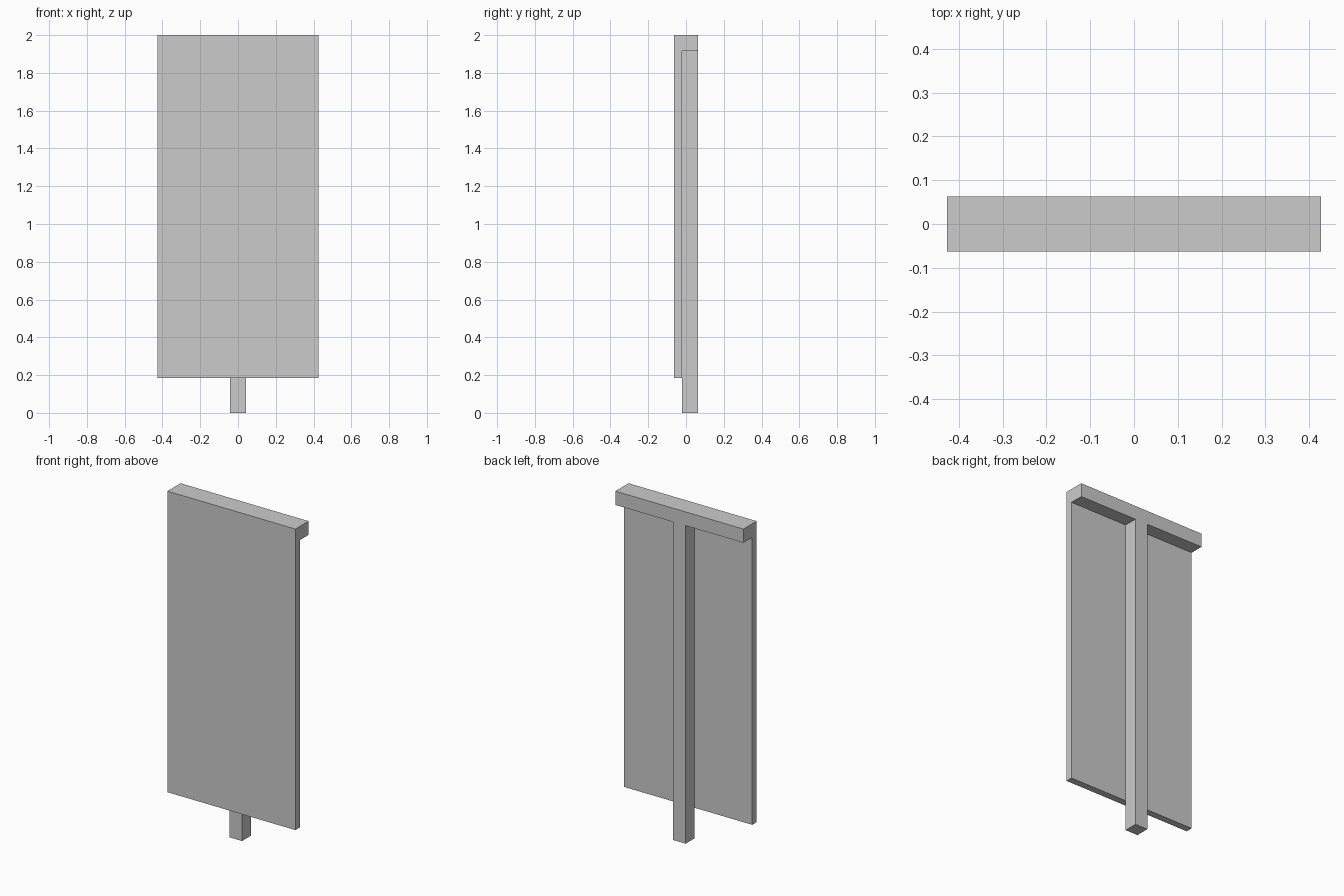
import bpy
import bmesh

if "Cube" in bpy.data.objects:
    bpy.data.objects.remove(bpy.data.objects["Cube"])

HALF_W = 0.427      # half width of panel and top beam
POST = 0.0417       # half width of post
FRONT, MID, BACK = -0.0625, -0.0208, 0.0625
PANEL_Z, BEAM_Z, TOP = 0.185, 1.917, 2.0


def extrude_profile(name, profile, y0, y1):
    """Solid made by pushing an x/z outline from y0 to y1."""
    bm = bmesh.new()
    face = bm.faces.new([bm.verts.new((x, y0, z)) for x, z in profile])
    result = bmesh.ops.extrude_face_region(bm, geom=[face], use_keep_orig=True)
    for v in result["geom"]:
        if isinstance(v, bmesh.types.BMVert):
            v.co.y = y1
    bmesh.ops.recalc_face_normals(bm, faces=bm.faces)
    mesh = bpy.data.meshes.new(name)
    bm.to_mesh(mesh)
    bm.free()
    obj = bpy.data.objects.new(name, mesh)
    bpy.context.collection.objects.link(obj)
    return obj


# T-shaped back frame: square post carrying a square top beam
right_half = [(POST, 0), (POST, BEAM_Z), (HALF_W, BEAM_Z), (HALF_W, TOP)]
outline = right_half + [(-x, z) for x, z in reversed(right_half)]
frame = extrude_profile("post_and_beam", outline, MID, BACK)

# Flat board on the front, flush with the beam's top and ends
board = [(-HALF_W, PANEL_Z), (HALF_W, PANEL_Z), (HALF_W, TOP), (-HALF_W, TOP)]
panel = extrude_profile("sign_board", board, FRONT, MID)

# Fuse frame into the board so the flush faces have no seam
union = panel.modifiers.new("join_frame", 'BOOLEAN')
union.operation = 'UNION'
union.solver = 'EXACT'
union.object = frame
frame.hide_render = True
frame.hide_set(True)
